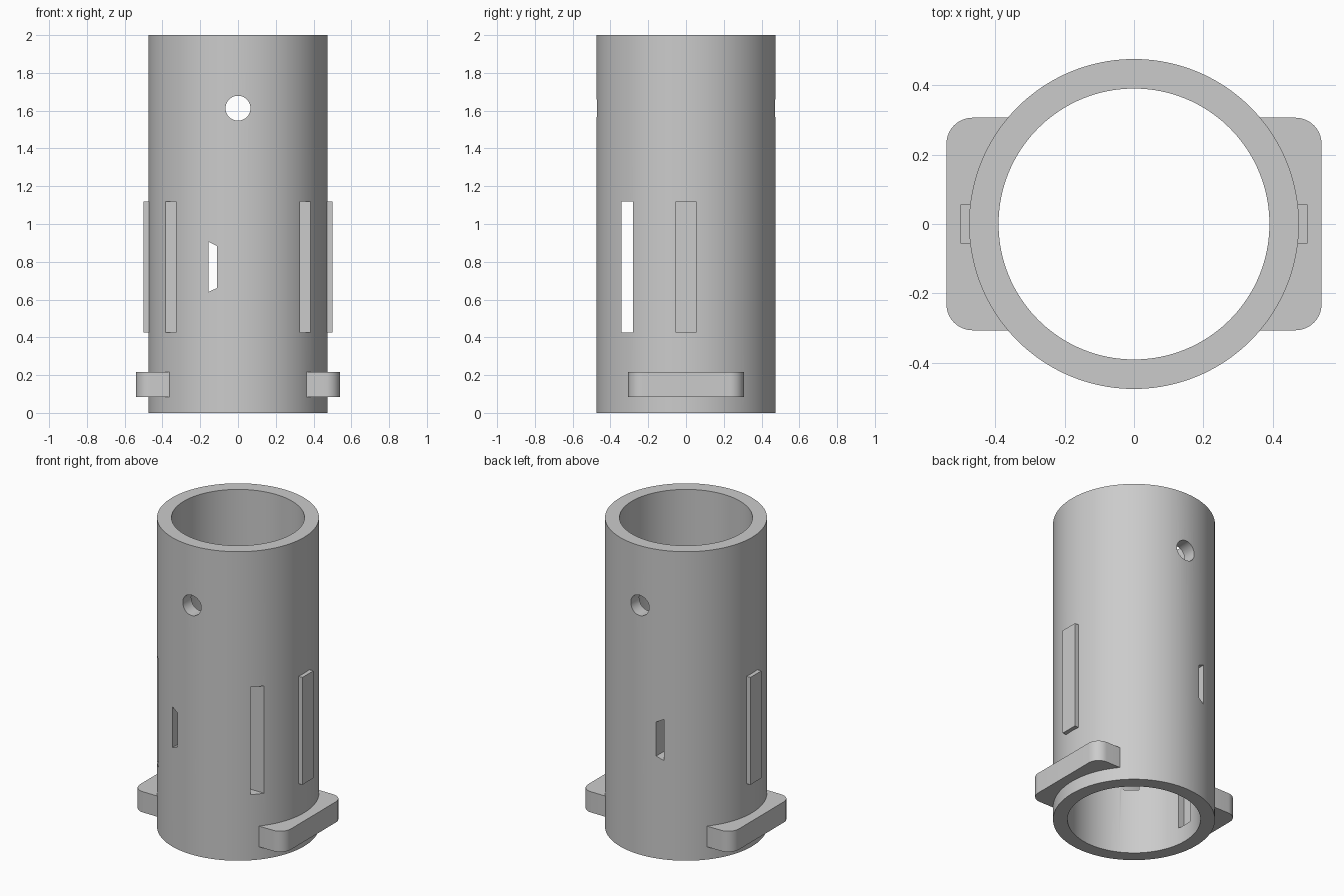
import bpy, bmesh, math

if "Cube" in bpy.data.objects:
    bpy.data.objects.remove(bpy.data.objects["Cube"])

R_OUT, R_IN, HEIGHT = 0.475, 0.39, 2.0

grey = bpy.data.materials.new("light grey")
grey.diffuse_color = (0.6, 0.6, 0.6, 1)
grey.use_nodes = True
grey.node_tree.nodes["Principled BSDF"].inputs["Base Color"].default_value = grey.diffuse_color


def prism(name, profile, lo, hi, axis="z"):
    """Extrude a 2D outline along z (outline in x, y) or y (outline in x, z)."""
    bm = bmesh.new()
    place = (lambda u, v: (u, v, lo)) if axis == "z" else (lambda u, v: (u, lo, v))
    face = bm.faces.new([bm.verts.new(place(u, v)) for u, v in profile])
    out = bmesh.ops.extrude_face_region(bm, geom=[face])
    shift = (0, 0, hi - lo) if axis == "z" else (0, hi - lo, 0)
    verts = [g for g in out["geom"] if isinstance(g, bmesh.types.BMVert)]
    bmesh.ops.translate(bm, verts=verts, vec=shift)
    bmesh.ops.recalc_face_normals(bm, faces=bm.faces)
    mesh = bpy.data.meshes.new(name)
    bm.to_mesh(mesh)
    bm.free()
    mesh.materials.append(grey)
    obj = bpy.data.objects.new(name, mesh)
    bpy.context.collection.objects.link(obj)
    return obj


def circle(r, n, cx=0, cy=0):
    return [(cx + r * math.cos(2 * math.pi * i / n), cy + r * math.sin(2 * math.pi * i / n))
            for i in range(n)]


def rect(x0, x1, y0, y1):
    return [(x0, y0), (x1, y0), (x1, y1), (x0, y1)]


def rounded_rect(hx, hy, r, steps=10):
    pts = []
    for q, (sx, sy) in enumerate([(1, 1), (-1, 1), (-1, -1), (1, -1)]):
        for i in range(steps + 1):
            a = math.pi / 2 * (q + i / steps)
            pts.append((sx * (hx - r) + r * math.cos(a), sy * (hy - r) + r * math.sin(a)))
    return pts


def combine(target, tool, operation):
    mod = target.modifiers.new(operation.lower(), "BOOLEAN")
    mod.operation, mod.object, mod.solver = operation, tool, "EXACT"
    bpy.context.view_layer.objects.active = target
    bpy.ops.object.modifier_apply(modifier=mod.name)
    bpy.data.objects.remove(tool, do_unlink=True)


# Main sleeve
sleeve = prism("sleeve", circle(R_OUT, 160), 0, HEIGHT)

# Rounded bottom flange and the raised side plates
combine(sleeve, prism("flange", rounded_rect(0.54, 0.306, 0.075), 0.083, 0.217), "UNION")
combine(sleeve, prism("side_plates", rect(-0.5, 0.5, -0.056, 0.056), 0.425, 1.12), "UNION")

# Bore
combine(sleeve, prism("bore", circle(R_IN, 160), -0.1, HEIGHT + 0.1), "DIFFERENCE")

# Shallow inner channels behind the side plates
combine(sleeve, prism("channels", rect(-0.43, 0.43, -0.056, 0.056), 0.11, 1.08), "DIFFERENCE")

# Long slots through both sides
combine(sleeve, prism("long_slots", rect(-0.7, 0.7, -0.342, -0.28), 0.425, 1.12), "DIFFERENCE")

# Round pin hole and small tapered slot, front to back
combine(sleeve, prism("pin_hole", circle(0.066, 48, 0, 1.613), -0.7, 0.7, "y"), "DIFFERENCE")
taper = [(-0.156, 0.64), (-0.11, 0.662), (-0.11, 0.883), (-0.156, 0.906)]
combine(sleeve, prism("tapered_slot", taper, -0.7, 0.7, "y"), "DIFFERENCE")

# Smooth curved walls, crisp edges
bpy.ops.object.select_all(action="DESELECT")
sleeve.select_set(True)
bpy.context.view_layer.objects.active = sleeve
bpy.ops.object.shade_smooth_by_angle(angle=math.radians(30))
